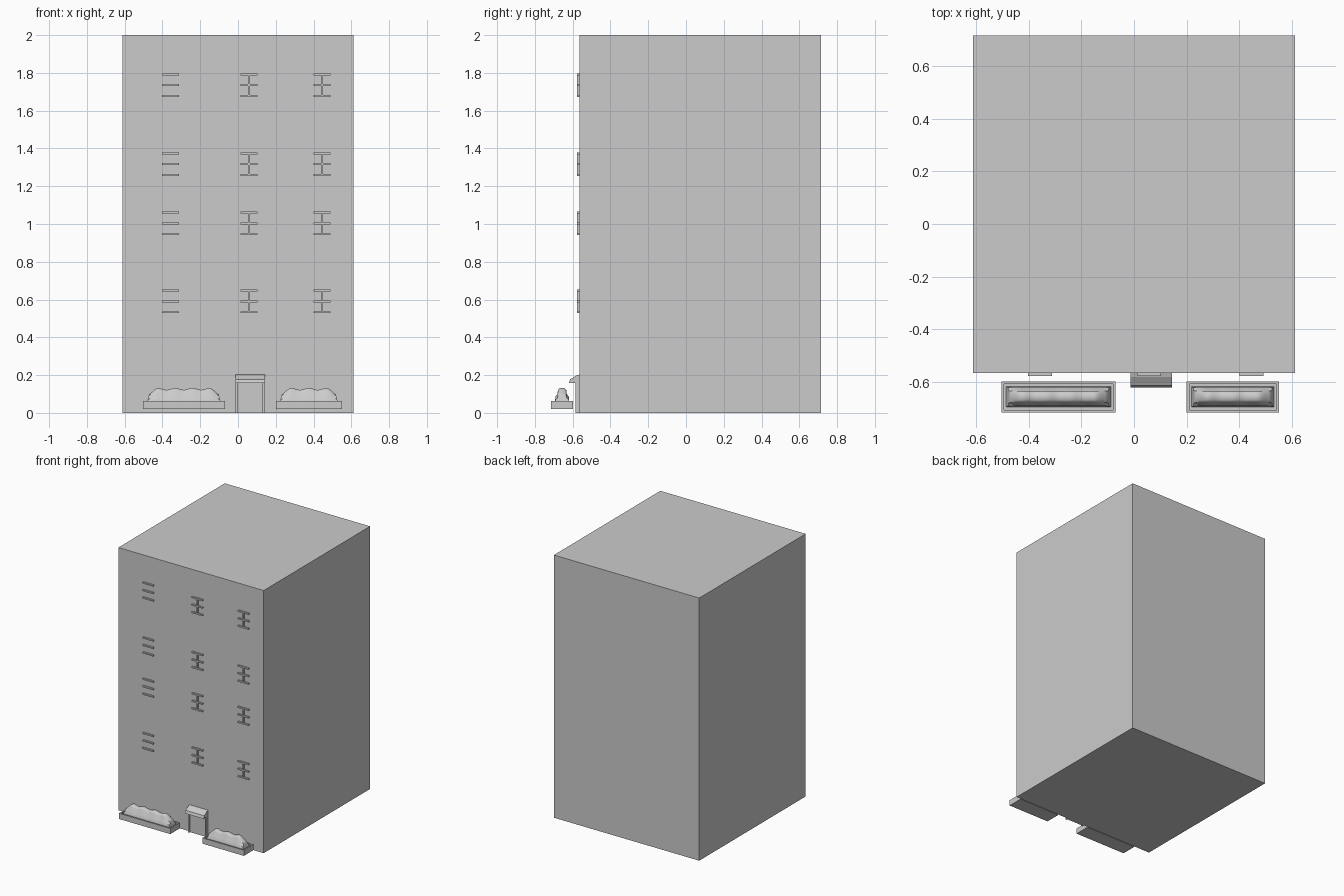
import bpy, bmesh, math

if "Cube" in bpy.data.objects:
    bpy.data.objects.remove(bpy.data.objects["Cube"])

FRONT = -0.565


def finish(name, bm, smooth=False):
    bmesh.ops.recalc_face_normals(bm, faces=bm.faces)
    me = bpy.data.meshes.new(name)
    bm.to_mesh(me)
    bm.free()
    ob = bpy.data.objects.new(name, me)
    bpy.context.collection.objects.link(ob)
    if smooth:
        bpy.ops.object.select_all(action='DESELECT')
        bpy.context.view_layer.objects.active = ob
        ob.select_set(True)
        bpy.ops.object.shade_smooth_by_angle(angle=math.radians(50))
    return ob


def add_box(bm, x0, x1, y0, y1, z0, z1):
    vs = bmesh.ops.create_cube(bm, size=1)["verts"]
    for v in vs:
        v.co.x = x1 if v.co.x > 0 else x0
        v.co.y = y1 if v.co.y > 0 else y0
        v.co.z = z1 if v.co.z > 0 else z0
    return vs


def box(name, *dims):
    bm = bmesh.new()
    add_box(bm, *dims)
    return finish(name, bm)


# Main block
box("building", -0.612, 0.612, FRONT, 0.715, 0, 2)

# Window bars: three rails, plus a mullion on the middle and right columns
for zc in (0.59, 1.003, 1.317, 1.735):
    for xc, mullion in ((-0.357, False), (0.058, True), (0.446, True)):
        bm = bmesh.new()
        for dz in (-0.057, 0, 0.057):
            add_box(bm, xc - 0.045, xc + 0.045, FRONT - 0.012, FRONT + 0.005,
                    zc + dz - 0.005, zc + dz + 0.005)
        if mullion:
            add_box(bm, xc - 0.005, xc + 0.005, FRONT - 0.012, FRONT + 0.005,
                    zc - 0.057, zc + 0.057)
        finish("window_bars", bm)

# Door with side jambs
box("door", -0.01, 0.14, FRONT - 0.01, FRONT + 0.005, 0, 0.165)
for x in (-0.012, 0.13):
    box("door_jamb", x, x + 0.012, FRONT - 0.02, FRONT + 0.005, 0, 0.165)

# Curved door canopy, a side profile extruded along x
profile = [(-0.56, 0.204), (-0.58, 0.198), (-0.602, 0.184), (-0.613, 0.178),
           (-0.62, 0.157), (-0.585, 0.157), (-0.56, 0.157)]
bm = bmesh.new()
face = bm.faces.new([bm.verts.new((-0.013, y, z)) for y, z in profile])
ext = bmesh.ops.extrude_face_region(bm, geom=[face])["geom"]
bmesh.ops.translate(bm, vec=(0.157, 0, 0),
                    verts=[g for g in ext if isinstance(g, bmesh.types.BMVert)])
bm.faces.new([bm.verts.new((-0.013, y, z)) for y, z in profile]) if not any(
    abs(f.calc_center_median().x + 0.013) < 1e-4 for f in bm.faces) else None
finish("door_canopy", bm)


# Planter tray with a recessed top
def planter(x0, x1):
    bm = bmesh.new()
    add_box(bm, x0, x1, -0.715, -0.597, 0.02, 0.063)
    bm.normal_update()
    top = max(bm.faces, key=lambda f: f.calc_center_median().z)
    bmesh.ops.inset_region(bm, faces=[top], thickness=0.014)
    ext = bmesh.ops.extrude_discrete_faces(bm, faces=[top])["faces"][0]
    for v in ext.verts:
        v.co.z -= 0.02
    finish("planter", bm)


# Lumpy hedge, a half-round section lofted along x
def hedge(x0, x1, humps):
    section = [(-0.039, 0.0), (-0.035, 0.5), (-0.025, 0.62), (-0.022, 0.88), (-0.012, 1.0),
               (0.012, 1.0), (0.022, 0.88), (0.025, 0.62), (0.035, 0.5), (0.039, 0.0)]
    bm = bmesh.new()
    rings = []
    n = 40
    length = x1 - x0
    for i in range(n + 1):
        t = i / n
        end = min(t, 1 - t) * length
        rise = min(1, 0.7 + 0.3 * math.sin(min(end / 0.06, 1) * math.pi / 2))
        h = 0.083 * rise + 0.005 * math.cos(math.tau * (t * humps - 0.5))
        ring = []
        for y, k in section:
            # ends taper inward towards the top
            lean = 0.014 * k * (1 - 2 * t)
            ring.append(bm.verts.new((x0 + length * t + lean, -0.656 + y, 0.044 + h * k)))
        rings.append(ring)
    for a, b in zip(rings, rings[1:]):
        for j in range(len(section)):
            k = (j + 1) % len(section)
            bm.faces.new((a[j], a[k], b[k], b[j]))
    bm.faces.new(rings[0])
    bm.faces.new(rings[-1])
    finish("hedge", bm, smooth=True)


for x0, x1, humps in ((-0.503, -0.07, 4), (0.2, 0.55, 3)):
    planter(x0, x1)
    hedge(x0 + 0.018, x1 - 0.018, humps)
